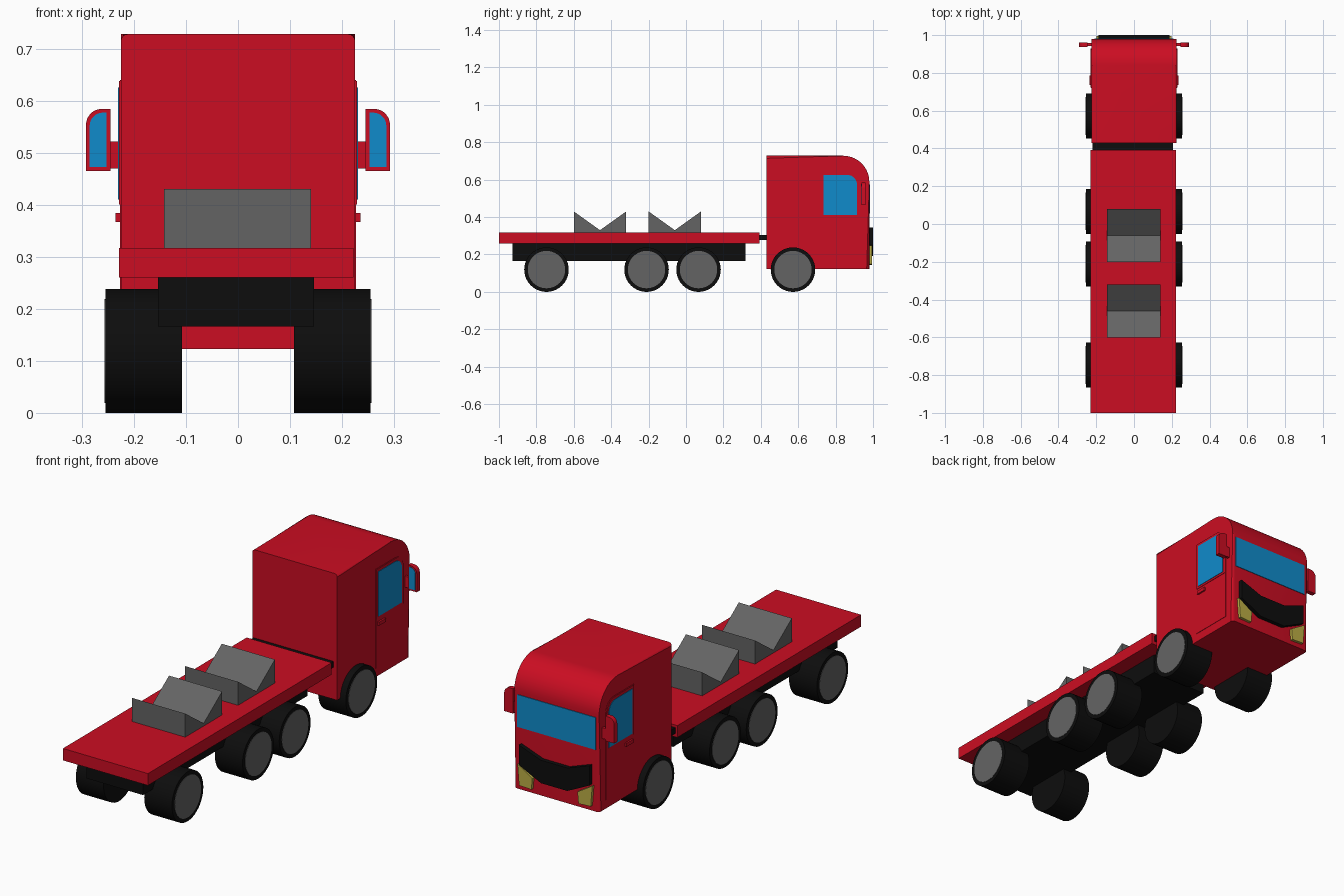
import bpy, bmesh
from math import sin, cos, pi, radians

cube = bpy.data.objects.get("Cube")
if cube:
    bpy.data.objects.remove(cube, do_unlink=True)


def material(name, rgb):
    m = bpy.data.materials.new(name)
    m.use_nodes = True
    m.diffuse_color = (*rgb, 1)
    m.node_tree.nodes["Principled BSDF"].inputs["Base Color"].default_value = (*rgb, 1)
    return m


red = material("red paint", (0.6, 0.004, 0.016))
black = material("black rubber", (0.004, 0.004, 0.004))
grey = material("grey metal", (0.127, 0.127, 0.127))
blue = material("blue glass", (0.005, 0.26, 0.6))
yellow = material("yellow lamp", (0.5, 0.42, 0.06))


def prism(name, pts, axis, lo, hi, mat, bevel=0, bevel_rule=None):
    """Extrude an outline: (y, z) points along x, or (x, z) points along y."""
    bm = bmesh.new()
    place = (lambda a, b, d: (d, a, b)) if axis == "x" else (lambda a, b, d: (a, d, b))
    rings = [[bm.verts.new(place(a, b, d)) for a, b in pts] for d in (lo, hi)]
    for ring in rings:
        bm.faces.new(ring)
    n = len(pts)
    for i in range(n):
        j = (i + 1) % n
        bm.faces.new((rings[0][i], rings[0][j], rings[1][j], rings[1][i]))
    if bevel:
        edges = [e for e in bm.edges if bevel_rule(e)]
        bmesh.ops.bevel(bm, geom=edges, offset=bevel, segments=4, profile=0.5, affect='EDGES')
    bmesh.ops.recalc_face_normals(bm, faces=bm.faces)
    me = bpy.data.meshes.new(name)
    bm.to_mesh(me)
    bm.free()
    me.materials.append(mat)
    me.polygons.foreach_set("use_smooth", [True] * len(me.polygons))
    me.set_sharp_from_angle(angle=radians(30))
    ob = bpy.data.objects.new(name, me)
    bpy.context.collection.objects.link(ob)
    return ob


def rect(a0, a1, b0, b1):
    return [(a0, b0), (a1, b0), (a1, b1), (a0, b1)]


def round_corner(a0, a1, b0, b1, r, steps=8):
    """Rectangle whose upper corner on the a1 side is rounded."""
    s = 1 if a1 > a0 else -1
    arc = [(a1 - s * r + s * r * cos(t * pi / 2 / steps), b1 - r + r * sin(t * pi / 2 / steps))
           for t in range(steps + 1)]
    return [(a0, b0), (a1, b0)] + arc + [(a0, b1)]


def circle(a, b, r, n=40):
    return [(a + r * cos(2 * pi * i / n), b + r * sin(2 * pi * i / n)) for i in range(n)]


def side_prism(name, pts, s, inner, outer, mat):
    return prism(name, pts, "x", s * inner, s * outer, mat)


# Cab: side outline with rounded brow, softened along roof and front corners
BACK, FRONT, FLOOR, ROOF, HALF = 0.43, 0.98, 0.123, 0.728, 0.225


def cab_edge(e):
    a, b = (v.co for v in e.verts)
    if abs(a.x - b.x) > 0.01:
        return False
    on_back = a.y < BACK + 0.001 and b.y < BACK + 0.001
    on_floor = a.z < FLOOR + 0.001 and b.z < FLOOR + 0.001
    return not (on_back or on_floor)


prism("cab", round_corner(BACK, FRONT, FLOOR, ROOF, 0.14, 14), "x", -HALF, HALF, red,
      0.014, cab_edge)

# Front of cab: windscreen, chevron grille
prism("windscreen", rect(-0.208, 0.208, 0.42, 0.575), "y", FRONT - 0.01, FRONT + 0.003, blue)
half_grille = [(0.187, 0.345), (0.187, 0.25), (0.07, 0.193)]
grille = ([(-0.07, 0.303)] + [(0.07, 0.303)] + half_grille
          + [(-x, z) for x, z in reversed(half_grille)])
prism("grille", grille, "y", FRONT - 0.01, 1.0, black)

for s, side in ((1, "left"), (-1, "right")):
    # Headlamps
    lamp = [(0.125, 0.145), (0.19, 0.148), (0.198, 0.248), (0.12, 0.2)]
    prism(side + "_headlamp", [(s * x, z) for x, z in lamp], "y", FRONT - 0.01, 0.994, yellow)

    # Doors: panel, window frame, glass and handle
    side_prism(side + "_door", round_corner(0.72, 0.93, 0.165, 0.64, 0.06), s, 0.22, 0.227, red)
    side_prism(side + "_window_frame", round_corner(0.722, 0.928, 0.4, 0.638, 0.06),
               s, 0.22, 0.229, red)
    side_prism(side + "_window", round_corner(0.735, 0.914, 0.41, 0.625, 0.05),
               s, 0.22, 0.231, blue)
    side_prism(side + "_door_handle", rect(0.735, 0.785, 0.367, 0.384), s, 0.22, 0.235, red)

    # Wing mirrors: arm, shell, rear-facing glass
    prism(side + "_mirror_arm", rect(s * 0.22, s * 0.25, 0.47, 0.522), "y", 0.943, 0.957, red)
    prism(side + "_mirror_shell", round_corner(s * 0.245, s * 0.292, 0.465, 0.584, 0.03),
          "y", 0.938, 0.961, red)
    prism(side + "_mirror_glass", round_corner(s * 0.253, s * 0.285, 0.473, 0.577, 0.025),
          "y", 0.936, 0.94, blue)

    # Wheels: tyre and hub disc
    for i, y in enumerate((0.572, 0.067, -0.211, -0.746)):
        tag = f"_{i + 1}"
        side_prism(side + "_tyre" + tag, circle(y, 0.119, 0.119), s, 0.108, 0.255, black)
        side_prism(side + "_hub" + tag, circle(y, 0.119, 0.1), s, 0.25, 0.2565, grey)

# Flatbed trailer: deck, chassis beam, coupling
prism("deck", rect(-1.0, 0.393, 0.26, 0.317), "x", -0.229, 0.222, red)
prism("chassis", rect(-0.928, 0.318, 0.166, 0.262), "x", -0.154, 0.146, black)
prism("coupling", rect(0.385, 0.44, 0.277, 0.305), "x", -0.219, 0.206, black)

# V-notched cargo cradles
for name, y in (("rear_cradle", -0.6), ("front_cradle", -0.2)):
    outline = [(y, 0.312), (y + 0.28, 0.312), (y + 0.28, 0.43), (y + 0.14, 0.33), (y, 0.43)]
    prism(name, outline, "x", -0.142, 0.14, grey)
